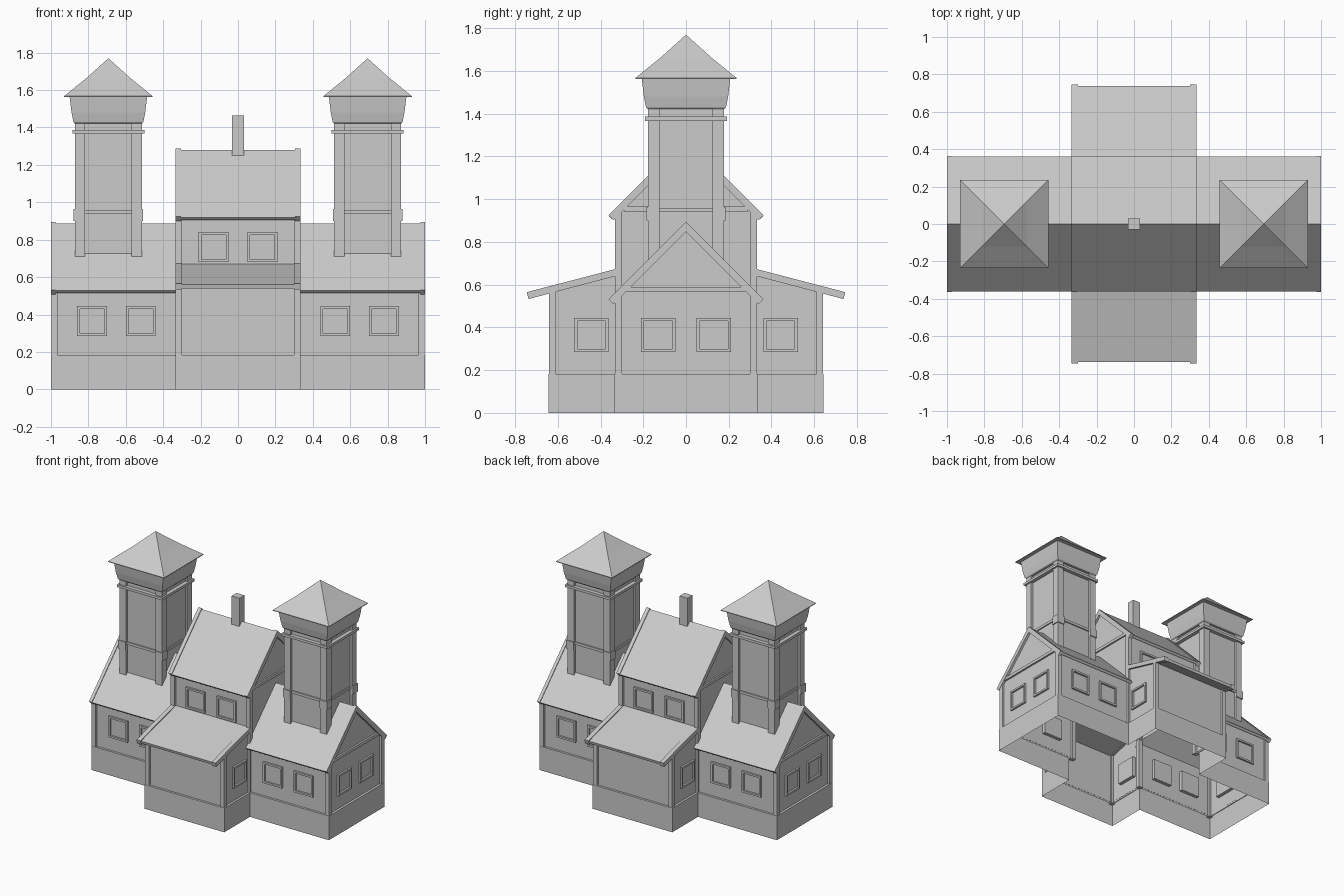
import bpy, bmesh, math
from mathutils import Matrix, Vector

if "Cube" in bpy.data.objects:
    bpy.data.objects.remove(bpy.data.objects["Cube"])


def finish(name, bm):
    bmesh.ops.recalc_face_normals(bm, faces=bm.faces)
    me = bpy.data.meshes.new(name)
    bm.to_mesh(me)
    bm.free()
    ob = bpy.data.objects.new(name, me)
    bpy.context.collection.objects.link(ob)
    return ob


def prism(name, pts, x0, x1, drop=()):
    """Extrude a (y, z) profile along x; drop faces whose normal matches."""
    bm = bmesh.new()
    a = [bm.verts.new((x0, y, z)) for y, z in pts]
    b = [bm.verts.new((x1, y, z)) for y, z in pts]
    n = len(pts)
    bm.faces.new(a)
    bm.faces.new(b)
    for i in range(n):
        j = (i + 1) % n
        bm.faces.new((a[i], a[j], b[j], b[i]))
    bmesh.ops.recalc_face_normals(bm, faces=bm.faces)
    gone = [f for f in bm.faces if any(f.normal.dot(Vector(d)) > .99 for d in drop)]
    keep = [f for f in bm.faces if f not in gone]
    normals = bool(gone)
    if normals:
        bmesh.ops.delete(bm, geom=gone, context='FACES')
    return finish(name, bm)


def box(name, x, y, z):
    y0, y1 = sorted(y)
    x0, x1 = sorted(x)
    return prism(name, [(y0, z[0]), (y1, z[0]), (y1, z[1]), (y0, z[1])], x0, x1)


def square_loft(name, x, rings):
    """Stack square sections (half width, z) around the tower axis."""
    bm = bmesh.new()
    loops = [[bm.verts.new((x + sx * h, sy * h, z)) for sx, sy in
              ((-1, -1), (1, -1), (1, 1), (-1, 1))] for h, z in rings]
    for lo, hi in zip(loops, loops[1:]):
        for i in range(4):
            j = (i + 1) % 4
            bm.faces.new((lo[i], lo[j], hi[j], hi[i]))
    bm.faces.new(loops[0])
    bm.faces.new(loops[-1])
    bmesh.ops.remove_doubles(bm, verts=bm.verts, dist=1e-5)
    return finish(name, bm)


def window(name, loc, angle):
    """Frame with a recessed pane, facing -y before rotation."""
    bm = bmesh.new()
    bmesh.ops.create_cube(bm, size=1, matrix=Matrix.Diagonal((.16, .04, .16, 1)))
    bm.normal_update()
    front = [f for f in bm.faces if f.normal.y < -.9]
    bmesh.ops.inset_region(bm, faces=front, thickness=.02)
    pane = bmesh.ops.extrude_face_region(bm, geom=front)
    vs = [v for v in pane['geom'] if isinstance(v, bmesh.types.BMVert)]
    bmesh.ops.translate(bm, verts=vs, vec=(0, .018, 0))
    bmesh.ops.delete(bm, geom=front, context='FACES')
    ob = finish(name, bm)
    ob.location = loc
    ob.rotation_euler.z = angle


def chevron(name, top, x0, x1, reach=.363, t=.024):
    """45 degree gable roof section, t = half the vertical thickness."""
    prism(name, [(-reach, top - reach), (0, top), (reach, top - reach),
                 (reach - t, top - reach - t), (0, top - 2 * t),
                 (t - reach, top - reach - t)], x0, x1)


# Plinth: cross-shaped, open below, with a ledge on top
outline = [(1, -.335), (1, .335), (.335, .335), (.335, .643)]
outline += [(-x, y) for x, y in reversed(outline[1:])] + [(-1, -.335)]
outline += [(-.335, -.335), (-.335, -.643), (.335, -.643), (.335, -.335)]
bm = bmesh.new()
top = bm.faces.new([bm.verts.new((x, y, 0)) for x, y in outline])
ext = bmesh.ops.extrude_face_region(bm, geom=[top])
bmesh.ops.translate(bm, verts=[v for v in ext['geom'] if isinstance(v, bmesh.types.BMVert)],
                    vec=(0, 0, .183))
bottom = [f for f in bm.faces if all(v.co.z < .01 for v in f.verts)]
bmesh.ops.delete(bm, geom=bottom, context='FACES')
bm.normal_update()
lid = [f for f in bm.faces if abs(f.normal.z) > .9]
bmesh.ops.recalc_face_normals(bm, faces=bm.faces)
bmesh.ops.inset_region(bm, faces=lid, thickness=.026)
bmesh.ops.delete(bm, geom=lid, context='FACES')
finish("plinth", bm)

DOWN = (0, 0, -1)
# Central upper storey and its roof
prism("centre_walls", [(-.318, .56), (.318, .56), (.318, .935), (0, 1.252), (-.318, .935)],
      -.318, .318, [DOWN])
chevron("centre_roof", 1.28, -.31, .31, .36, .014)
box("chimney", (-.033, .033), (-.03, .03), (1.23, 1.465))

for s in (-1, 1):
    # Wings with gable ends
    prism("wing_walls", [(-.318, .17), (.318, .17), (.318, .545), (0, .862), (-.318, .545)],
          s * .982, s * .318, [DOWN, (-s, 0, 0)])
    chevron("wing_roof", .888, s * .98, s * .31, .36, .014)
    chevron("wing_bargeboard", .895, s * .976, s * 1)
    chevron("centre_bargeboard", 1.288, s * .305, s * .333)
    box("wing_tie_beam", (s * .97, s * .996), (-.285, .285), (.565, .588))
    box("centre_tie_beam", (s * .305, s * .33), (-.29, .29), (.943, .965))
    for t in (-1, 1):
        box("wing_post", (s * .965, s * .998), (t * .3, t * .333), (.17, .55))
        box("centre_post", (s * .3, s * .333), (t * .3, t * .333), (.17, .94))
        box("lean_to_post", (s * .3, s * .333), (t * .61, t * .641), (.17, .575))
        # Lean-to side boards
        prism("lean_to_board", [(t * .3, .681), (t * .745, .565), (t * .737, .533), (t * .3, .648)],
              s * .3, s * .333)
        # Windows
        for x in (.52, .78):
            window("wing_front_window", (s * x, t * .312, .365), 0 if t < 0 else math.pi)
        window("centre_window", (s * .13, t * .312, .76), 0 if t < 0 else math.pi)
        window("gable_window", (s * .976, t * .13, .365), s * math.pi / 2)
        window("lean_to_window", (s * .312, t * .443, .365), s * math.pi / 2)

    # Lean-to at front and back
    prism("lean_to_walls", [(s * .318, .17), (s * .626, .17), (s * .626, .573), (s * .318, .653)],
          -.318, .318, [DOWN, (0, -s, 0)])
    prism("lean_to_roof", [(s * .3, .675), (s * .738, .56), (s * .733, .54), (s * .3, .655)],
          -.31, .31)

    # Towers
    cx = s * .693
    square_loft("tower_shaft", cx, [(.163, .72), (.163, 1.43)])
    for sx in (-1, 1):
        for sy in (-1, 1):
            def post(name, h, z):
                box(name, (cx + sx * .124, cx + sx * h), (sy * .124, sy * h), z)
            post("tower_post", .179, (.71, 1.425))
            post("tower_post_block", .186, (.9, .963))
    for sx in (-1, 1):
        box("tower_rail_side", (cx + sx * .15, cx + sx * .172), (-.13, .13), (.94, .96))
        box("tower_rail_front", (cx - .13, cx + .13), (sx * .15, sx * .172), (.94, .96))
    square_loft("tower_band", cx, [(.192, 1.367), (.192, 1.386)])
    square_loft("tower_top", cx, [(.18, 1.422), (.187, 1.43), (.197, 1.48), (.208, 1.57)])
    square_loft("tower_roof", cx, [(.236, 1.563), (.236, 1.568), (.12, 1.662), (0, 1.77)])
